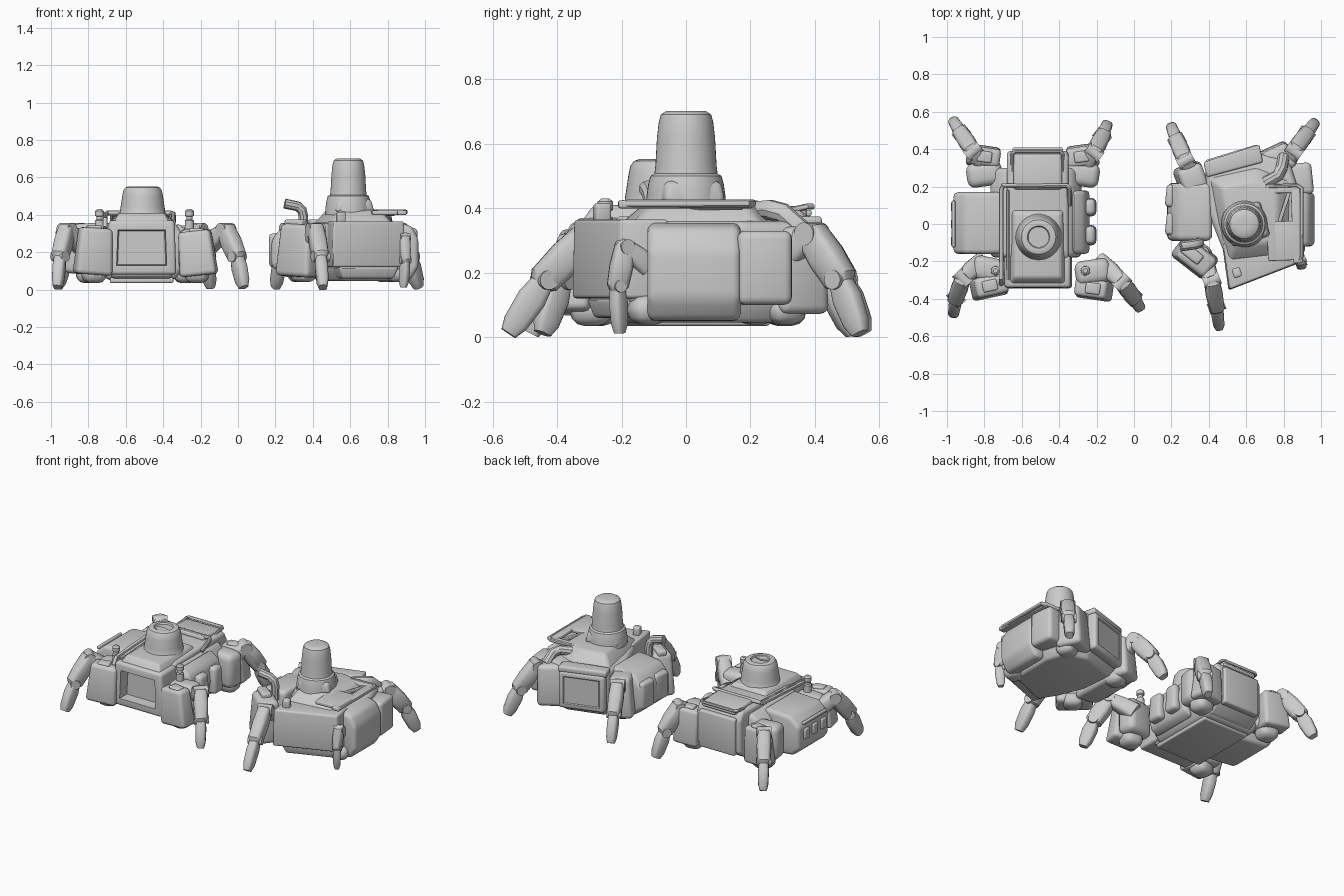
import bpy, bmesh
from math import sin, cos, pi, radians
from mathutils import Vector as V, Matrix as M, Euler

if "Cube" in bpy.data.objects:
    bpy.data.objects.remove(bpy.data.objects["Cube"])


def finish(name, bm):
    bmesh.ops.recalc_face_normals(bm, faces=bm.faces)
    me = bpy.data.meshes.new(name)
    bm.to_mesh(me)
    bm.free()
    ob = bpy.data.objects.new(name, me)
    bpy.context.collection.objects.link(ob)
    return ob


def bevel(bm, w):
    if w:
        es = [e for e in bm.edges if len(e.link_faces) == 2 and e.calc_face_angle(0) > 0.3]
        bmesh.ops.bevel(bm, geom=es, offset=w, segments=3, profile=0.5, affect='EDGES')


def box(name, c, s, rz=0, ry=0, rx=0, taper=(1, 1), bev=0.018, recess=None):
    """Bevelled box; taper scales the top, recess sinks the front face."""
    bm = bmesh.new()
    bmesh.ops.create_cube(bm, size=1)
    for v in bm.verts:
        if v.co.z > 0:
            v.co.x *= taper[0]
            v.co.y *= taper[1]
        v.co = V((v.co.x * s[0], v.co.y * s[1], v.co.z * s[2]))
    bevel(bm, bev)
    if recess:
        bm.normal_update()
        f = max((f for f in bm.faces if f.normal.y < -0.8), key=lambda f: f.calc_area())
        bmesh.ops.inset_region(bm, faces=[f], thickness=recess[0])
        n = f.normal.copy()
        bmesh.ops.inset_region(bm, faces=[f], thickness=0.008)
        for v in f.verts:
            v.co -= n * recess[1]
    rot = Euler((radians(rx), radians(ry), radians(rz))).to_matrix().to_4x4()
    bm.transform(M.Translation(c) @ rot)
    return finish(name, bm)


def prism(name, pts, axis, a, b, bev=0.02, k=1):
    """Outline extruded along an axis from a to b; k scales the far end about its centre."""
    bm = bmesh.new()
    cen = sum((V(p) for p in pts), V((0, 0))) / len(pts)
    rings = []
    for h, q in ((a, 1), (b, k)):
        ring = []
        for p in pts:
            u, w = cen + (V(p) - cen) * q
            ring.append(bm.verts.new({'x': (h, u, w), 'y': (u, h, w), 'z': (u, w, h)}[axis]))
        rings.append(ring)
    bm.faces.new(rings[0])
    bm.faces.new(rings[1])
    for i in range(len(pts)):
        j = (i + 1) % len(pts)
        bm.faces.new((rings[0][i], rings[0][j], rings[1][j], rings[1][i]))
    bmesh.ops.recalc_face_normals(bm, faces=bm.faces)
    bevel(bm, bev)
    return finish(name, bm)


def lathe(name, c, prof, n=40):
    bm = bmesh.new()
    rings = [[bm.verts.new((c[0] + r * cos(2 * pi * i / n), c[1] + r * sin(2 * pi * i / n), z))
              for i in range(n)] for r, z in prof]
    for p, q in zip(rings, rings[1:]):
        for i in range(n):
            bm.faces.new((p[i], p[(i + 1) % n], q[(i + 1) % n], q[i]))
    bm.faces.new(rings[0])
    bm.faces.new(rings[-1])
    return finish(name, bm)


def loft(bm, pts, sizes, k=1, n=16):
    """Rounded-square tube through points; sizes are (half width, half depth)."""
    pts = [V(p) for p in pts]
    d = pts[-1] - pts[0]
    side = V((-d.y, d.x, 0)).normalized()
    rings = []
    for i, p in enumerate(pts):
        t = (pts[min(i + 1, len(pts) - 1)] - pts[max(i - 1, 0)]).normalized()
        nor = side.cross(t)
        ring = []
        for j in range(n):
            c, s = cos(2 * pi * j / n), sin(2 * pi * j / n)
            c, s = [k * abs(q) ** 0.6 * (1 if q > 0 else -1) for q in (c, s)]
            ring.append(bm.verts.new(p + side * c * sizes[i][0] + nor * s * sizes[i][1]))
        rings.append(ring)
    for p, q in zip(rings, rings[1:]):
        for j in range(n):
            bm.faces.new((p[j], p[(j + 1) % n], q[(j + 1) % n], q[j]))
    bm.faces.new(rings[0])
    bm.faces.new(rings[-1])


def leg(name, hip, knee, foot, kz=0.32, k=1):
    hip, knee, foot = V((*hip, 0.22)), V((*knee, kz)), V((*foot, 0.012))
    mid = knee.lerp(foot, 0.5) + (knee - hip).normalized() * 0.02
    bm = bmesh.new()
    loft(bm, [hip, hip.lerp(knee, 0.5), knee], [(.045, .055), (.05, .05), (.04, .04)], k)
    loft(bm, [knee.lerp(hip, .12) + V((0, 0, .025)), knee, knee.lerp(mid, .5), mid, mid.lerp(foot, .1)],
         [(.03, .025), (.042, .048), (.046, .055), (.042, .05), (.03, .034)], k)
    loft(bm, [mid, mid.lerp(foot, .35), mid.lerp(foot, .8), foot],
         [(.03, .034), (.034, .046), (.031, .04), (.022, .026)], k)
    side = V((hip.y - knee.y, knee.x - hip.x, 0)).normalized()
    q = side.to_track_quat('Z', 'Y').to_matrix().to_4x4()
    for p, r in ((knee, .036 * k), (mid, .03 * k)):
        bmesh.ops.create_cone(bm, cap_ends=True, segments=20, radius1=r, radius2=r, depth=0.09 * k,
                              matrix=M.Translation(p) @ q)
    return finish(name, bm)


def pipe(name, pts, r):
    cu = bpy.data.curves.new(name, 'CURVE')
    cu.dimensions, cu.bevel_depth, cu.bevel_resolution, cu.use_fill_caps = '3D', r, 3, True
    sp = cu.splines.new('POLY')
    sp.points.add(len(pts) - 1)
    for q, p in zip(sp.points, pts):
        q.co = (*p, 1)
    bpy.context.collection.objects.link(bpy.data.objects.new(name, cu))


# ---------- left robot: hull, window housing, decks ----------
prism("left_hull", [(-.24, .09), (-.24, .34), (-.16, .38), (.15, .39), (.36, .395), (.39, .34), (.39, .12),
                    (.30, .06), (-.22, .06)], 'x', -.68, -.35)
box("left_window_housing", (-.515, -.255, .225), (.37, .18, .29), taper=(.95, .95), recess=(.045, .07))
prism("left_hood", [(-.67, -.33), (-.36, -.33), (-.36, .10), (-.67, .10)], 'z', .35, .41, .015, .8)
prism("left_wide_hull", [(-.76, .13), (-.70, .05), (-.34, .05), (-.28, .13), (-.28, .28), (-.34, .36),
                         (-.70, .36), (-.77, .3)], 'y', -.18, .30, .03)
box("left_belly_plate", (-.515, .03, .05), (.34, .46, .03), bev=.01)
box("left_rear_deck", (-.515, .28, .39), (.26, .19, .04), rx=-4, bev=.015)
box("left_rear_panel", (-.515, .385, .23), (.27, .05, .25), rz=180, bev=.012)
for i in range(2):
    box("left_rear_vent", (-.515, .345 + .035 * i, .395 - .01 * i), (.24, .018, .02), bev=.006)
lathe("left_turret", (-.51, -.07), [(.13, .36), (.128, .40), (.122, .41), (.118, .44), (.109, .50), (.103, .53),
                                    (.092, .546), (.075, .552), (.06, .55), (.055, .54)])
prism("left_turret_lens", [(-.57, -.09), (-.51, -.13), (-.45, -.09), (-.51, -.07)], 'z', .53, .547, 0)
# side pods
prism("left_outer_pod", [(-.70, .36), (-.90, .35), (-.965, .29), (-.965, .14), (-.92, .09), (-.70, .07)],
      'y', -.16, .17, .025)
for i in range(3):
    box("left_pod_vent", (-.966, -.09 + .09 * i, .23), (.025, .05, .07), bev=.008)
box("left_pod_rim", (-.965, 0, .305), (.02, .25, .02), bev=.006)
prism("left_inner_pod", [(-.32, .07), (-.26, .10), (-.235, .2), (-.26, .31), (-.33, .36)], 'y', -.16, .18, .025)
for y, w in ((-.06, .11), (.09, .1)):
    box("left_inner_pod_cell", (-.235, y, .21), (.07, w, .18), taper=(.8, .85), bev=.025)
# roll bar and posts
pipe("left_roll_bar", [(-.71, -.32, .33), (-.71, -.29, .375), (-.71, .18, .40), (-.70, .205, .41), (-.36, .205, .41),
                       (-.345, .19, .405), (-.345, .1, .36)], .013)
pipe("left_side_rail", [(-.675, -.3, .365), (-.675, .18, .39)], .01)
pipe("left_rear_rail", [(-.65, .26, .38), (-.65, .375, .405), (-.635, .39, .405), (-.395, .39, .405), (-.38, .375, .405),
                        (-.38, .26, .38)], .01)
for x in (-.74, -.26):
    lathe("left_post", (x, -.25), [(.026, .28), (.024, .37), (.016, .375), (.016, .39), (.024, .395), (.024, .42), (.012, .43)], 20)
# hips and legs
for n, c, s, rz, ry in (("front_left", (-.77, -.33, .205), (.20, .13, .25), 12, 4),
                        ("front_right", (-.22, -.345, .195), (.20, .12, .24), -8, -6),
                        ("rear_left", (-.80, .36, .21), (.18, .12, .24), -8, 4),
                        ("rear_right", (-.28, .36, .21), (.17, .13, .24), 8, -4)):
    box("left_" + n + "_hip_armour", c, s, rz, ry, taper=(.86, .8), bev=.022)
    box("left_" + n + "_hip_latch", (c[0], c[1], c[2] + s[2] / 2), (.08, .06, .025), rz, bev=.01)
    box("left_" + n + "_shoulder", (c[0], c[1] * .74, .21), (.19, .13, .23), -rz, bev=.04)
    box("left_" + n + "_under_joint", (c[0], c[1] * .85, .085), (.13, .13, .10), rz, bev=.045)
leg("left_front_left_leg", (-.82, -.2), (-.915, -.29), (-.965, -.48))
leg("left_front_right_leg", (-.18, -.2), (-.065, -.31), (.03, -.445))
leg("left_rear_left_leg", (-.77, .28), (-.86, .39), (-.965, .55))
leg("left_rear_right_leg", (-.30, .27), (-.215, .38), (-.145, .53))

# ---------- right robot: turned hull ----------
hull = [(.38, .30), (.66, .38), (.83, .34), (.88, .18), (.875, -.15), (.56, -.28), (.48, -.15), (.40, .05)]
prism("right_hull", hull, 'z', .10, .36, .03)
prism("right_belly", hull, 'z', .12, .045, .015, .85)
prism("right_front_housing", [(.505, -.355), (.895, -.205), (.87, -.05), (.47, -.10)], 'z', .12, .365, .012, .97)
prism("right_front_bumper", [(.54, -.31), (.86, -.19), (.84, -.05), (.48, -.1)], 'z', .12, .06, .012, .85)
prism("right_upper_deck", [(.39, .26), (.66, .32), (.85, .24), (.84, -.18), (.50, -.22), (.44, .0)], 'z', .34, .425, .02, .65)
prism("right_rear_deck", [(.37, .33), (.67, .425), (.69, .33), (.39, .25)], 'z', .335, .375, .012)
box("right_rear_panel", (.53, .35, .22), (.30, .07, .25), rz=197, recess=(.02, .005))
box("right_front_lamp", (.55, -.26, .385), (.045, .05, .06), rz=17, bev=.01)
lathe("right_turret", (.59, 0), [(.125, .40), (.122, .44), (.117, .475), (.11, .50), (.098, .507), (.095, .53),
                                 (.09, .62), (.084, .67), (.078, .69), (.062, .701), (.03, .702)])
box("right_turret_collar", (.60, .0, .45), (.22, .20, .07), rz=17, taper=(.85, .9), bev=.02)
# flat rack with an open window
for c, s in (((.735, .01), (.05, .40)), ((.87, -.01), (.05, .40)), ((.80, .185), (.17, .04)), ((.80, -.09), (.17, .21))):
    box("right_rack_plate", (*c, .412), (*s, .025), rz=2, bev=.007)
pipe("right_rack_tube", [(.885, -.2, .412), (.895, -.17, .415), (.895, .19, .415), (.87, .205, .415), (.72, .20, .415)], .013)
box("right_rack_strut", (.80, .08, .405), (.02, .20, .02), rz=-18, bev=.005)
pipe("right_rear_hose", [(.70, .22, .39), (.77, .26, .395), (.79, .30, .385), (.80, .36, .33)], .032)
# side pods
prism("right_outer_pod", [(.85, .05), (.92, .05), (.965, .12), (.965, .27), (.93, .34), (.85, .36)], 'y', -.12, .17, .025)
box("right_rear_pod", (.89, .24, .215), (.13, .17, .23), rz=6, bev=.025)
prism("right_inner_pod", [(.40, .05), (.24, .07), (.175, .13), (.18, .27), (.24, .34), (.42, .36)], 'y', -.09, .22, .03)
for y in (.0, .15):
    box("right_inner_pod_cell", (.20, y, .21), (.06, .12, .18), rz=-6, bev=.02)
# bent periscope hose
pipe("right_periscope", [(.345, -.10, .30), (.35, -.10, .39), (.342, -.105, .425), (.32, -.11, .445), (.25, -.12, .46)], .027)
# hips and legs
for n, c, s, rz in (("front_left", (.33, -.18, .21), (.23, .15, .28), -38), ("rear_left", (.31, .24, .21), (.16, .17, .27), 20),
                    ("rear_right", (.77, .34, .21), (.18, .17, .27), 25), ("front_right", (.83, -.13, .2), (.10, .11, .2), 17)):
    box("right_" + n + "_hip_armour", c, s, rz, 3, taper=(.85, .82), bev=.028)
    box("right_" + n + "_under_joint", (c[0] + .02, c[1] * .9, .085), (.12, .12, .09), rz, bev=.04)
box("right_front_left_hip_latch", (.31, -.16, .355), (.12, .06, .04), rz=-38, bev=.012)
leg("right_front_left_leg", (.36, -.16), (.415, -.30), (.455, -.55))
leg("right_rear_left_leg", (.34, .22), (.275, .34), (.20, .52))
leg("right_rear_right_leg", (.78, .28), (.855, .39), (.965, .54))
leg("right_front_right_leg", (.86, -.12), (.89, -.19), (.885, -.205), .28, .65)

# smooth shading with sharp edges kept
bpy.ops.object.select_all(action='SELECT')
bpy.context.view_layer.objects.active = bpy.context.scene.objects[0]
bpy.ops.object.convert(target='MESH')
bpy.ops.object.shade_smooth_by_angle(angle=radians(35))
